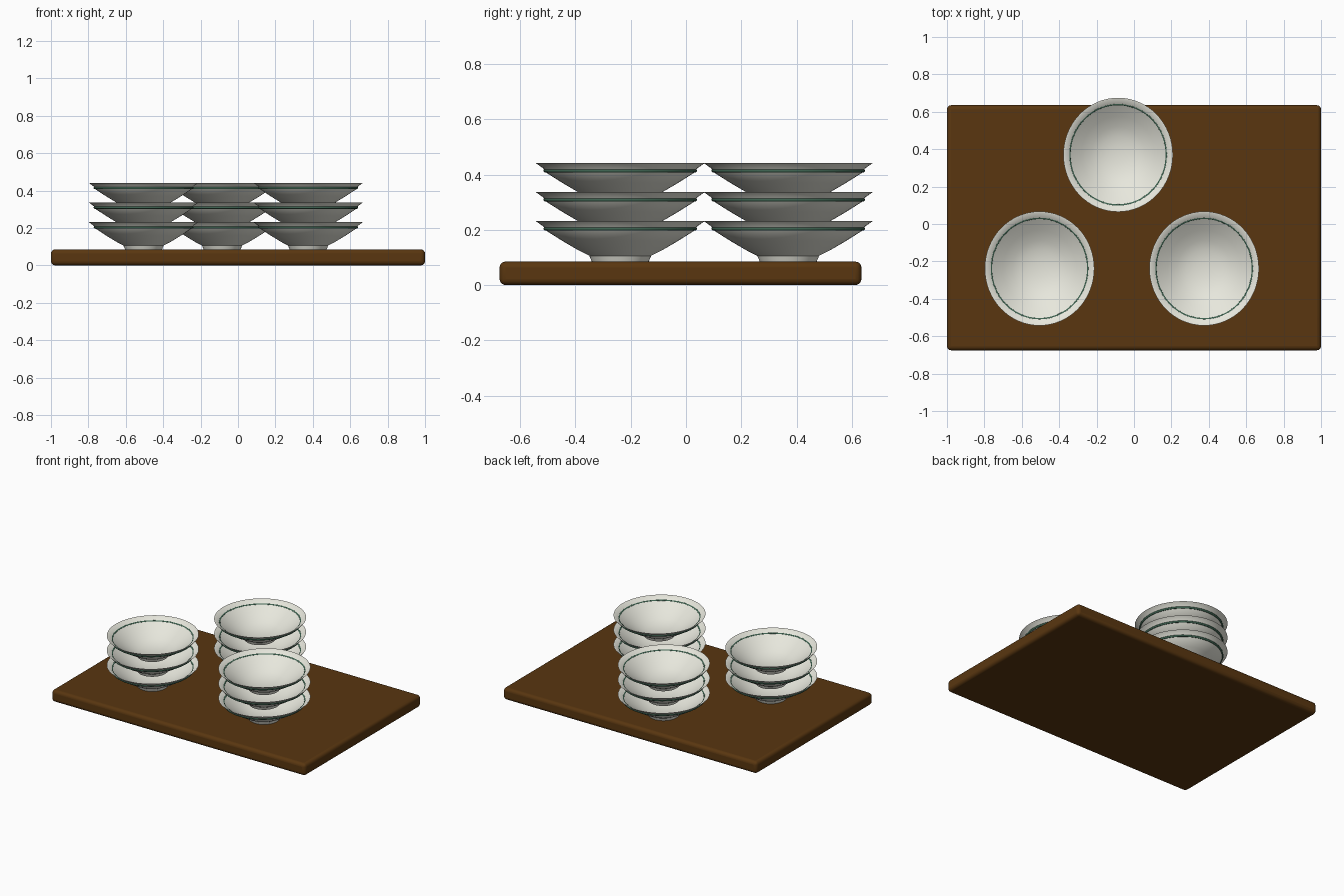
import bpy
import bmesh
import math

if "Cube" in bpy.data.objects:
    bpy.data.objects.remove(bpy.data.objects["Cube"], do_unlink=True)


def material(name, rgb):
    mat = bpy.data.materials.new(name)
    mat.use_nodes = True
    mat.diffuse_color = (*rgb, 1)
    mat.node_tree.nodes["Principled BSDF"].inputs["Base Color"].default_value = (*rgb, 1)
    return mat


WOOD = material("dark wood", (0.1, 0.037, 0.005))
CHINA = material("white china", (0.8, 0.8, 0.72))
GREEN = material("green glaze", (0.05, 0.13, 0.085))


def smooth(obj, angle):
    bpy.ops.object.select_all(action="DESELECT")
    bpy.context.view_layer.objects.active = obj
    obj.select_set(True)
    bpy.ops.object.shade_smooth_by_angle(angle=math.radians(angle))


def lathe(name, profile, mat, closed=False):
    """Mesh turned around z from (radius, height) points."""
    bm = bmesh.new()
    verts = [bm.verts.new((r, 0, z)) for r, z in profile]
    edges = [bm.edges.new(pair) for pair in zip(verts, verts[1:])]
    if closed:
        edges.append(bm.edges.new((verts[-1], verts[0])))
    bmesh.ops.spin(bm, geom=verts + edges, cent=(0, 0, 0), axis=(0, 0, 1),
                   angle=math.tau, steps=64)
    bmesh.ops.remove_doubles(bm, verts=bm.verts, dist=0.0001)
    bmesh.ops.recalc_face_normals(bm, faces=bm.faces)
    mesh = bpy.data.meshes.new(name)
    bm.to_mesh(mesh)
    bm.free()
    mesh.materials.append(mat)
    return mesh


# Serving board with rounded edges
bpy.ops.mesh.primitive_cube_add(size=1, location=(0, -0.02, 0.0425))
board = bpy.context.object
board.name = "board"
board.scale = (2, 1.31, 0.085)
bpy.ops.object.transform_apply(location=False, rotation=False, scale=True)
board.data.materials.append(WOOD)
bevel = board.modifiers.new("rounded edges", "BEVEL")
bevel.width = 0.022
bevel.segments = 4
smooth(board, 40)

# Bowl: foot, flared wall, rim, then the hollow inside
bowl_mesh = lathe("bowl", [
    (0, 0), (0.103, 0), (0.112, 0.021), (0.15, 0.04), (0.21, 0.075),
    (0.27, 0.113), (0.277, 0.126), (0.305, 0.146),
    (0.299, 0.146), (0.268, 0.123), (0.205, 0.08), (0.15, 0.048),
    (0.1, 0.03), (0.05, 0.022), (0, 0.019)], CHINA)

# Painted band under the rim
band_mesh = lathe("band", [
    (0.271 + 0.007 * math.cos(a * math.tau / 10),
     0.119 + 0.007 * math.sin(a * math.tau / 10)) for a in range(10)],
    GREEN, closed=True)

# Three stacks of three bowls
STACKS = {"right": (-0.505, -0.238), "left": (0.375, -0.238), "back": (-0.085, 0.37)}
for side, (x, y) in STACKS.items():
    for level in range(3):
        for mesh in (bowl_mesh, band_mesh):
            part = bpy.data.objects.new(f"{side}_{mesh.name}_{level + 1}", mesh)
            part.location = (x, y, 0.085 + level * 0.105)
            part.scale = (0.96, 1, 1)
            bpy.context.collection.objects.link(part)

for side in ("right",):
    for mesh in (bowl_mesh, band_mesh):
        smooth(bpy.data.objects[f"{side}_{mesh.name}_1"], 40)
